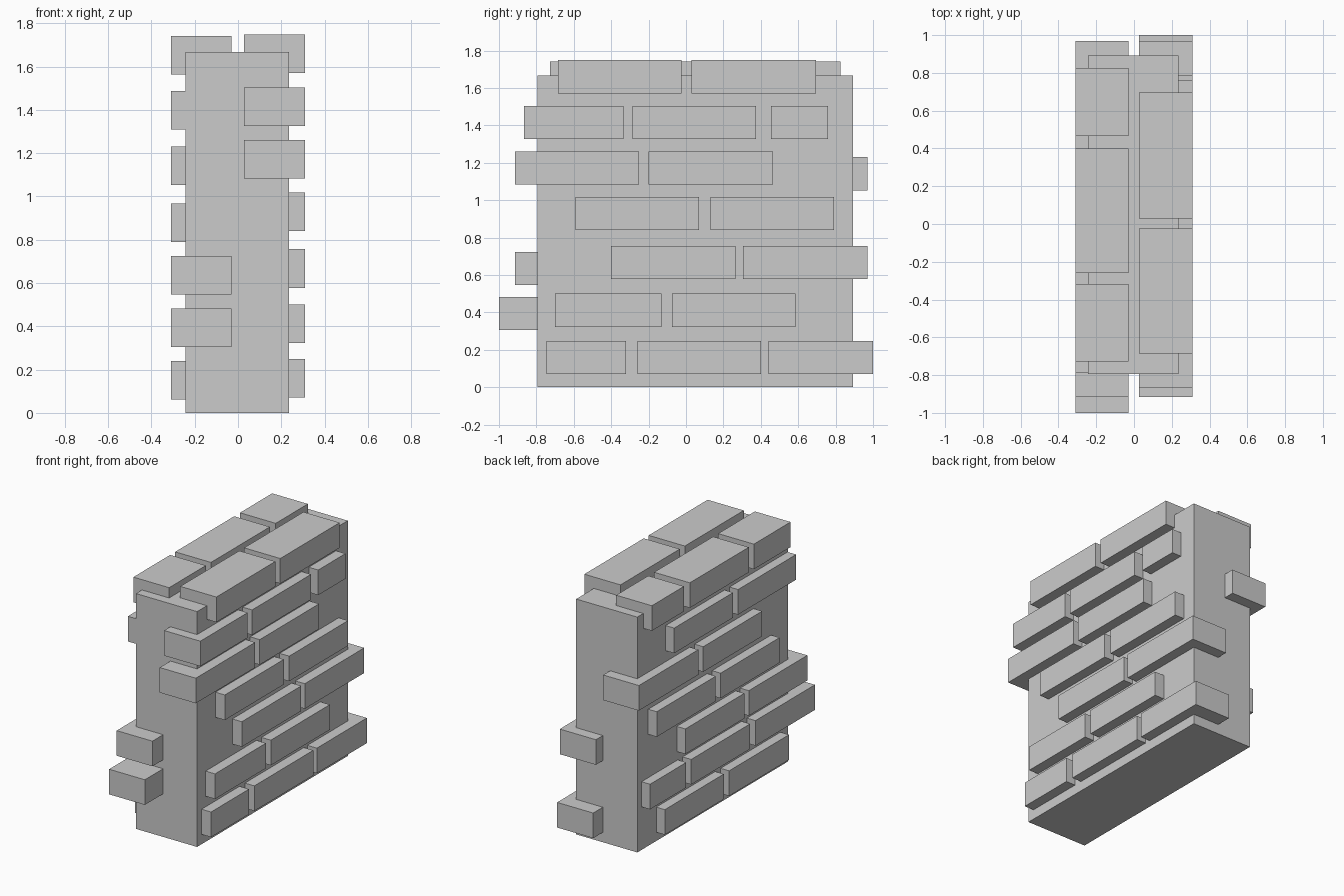
import bpy


def box(name, x, y, z):
    """Axis-aligned block given (min, max) spans."""
    bpy.ops.mesh.primitive_cube_add(size=1, location=[(a + b) / 2 for a, b in (x, y, z)])
    ob = bpy.context.object
    ob.name = name
    ob.scale = [b - a for a, b in (x, y, z)]
    bpy.ops.object.transform_apply(location=False, rotation=False, scale=True)


def brick_face(name, x, base, height, rows):
    """Lay rows of bricks; each row is (bottom z, list of y spans)."""
    for r, (z, spans) in enumerate(rows, 1):
        for i, y in enumerate(spans, 1):
            box(f"{name}_row{r}_{i}", x, y, (z, z + height))


# Solid wall core
box("wall_core", (-0.243, 0.236), (-0.795, 0.892), (0, 1.667))

# Bricks on the right side
brick_face("right_brick", (0.027, 0.31), 0, 0.178, [
    (0.07, [(-0.745, -0.32), (-0.26, 0.40), (0.44, 1.0)]),
    (0.323, [(-0.70, -0.13), (-0.075, 0.585)]),
    (0.578, [(-0.40, 0.265), (0.305, 0.97)]),
    (0.84, [(-0.59, 0.07), (0.13, 0.79)]),
    (1.083, [(-0.915, -0.25), (-0.20, 0.465)]),
    (1.326, [(-0.865, -0.335), (-0.285, 0.375), (0.455, 0.76)]),
    (1.57, [(-0.685, -0.025), (0.03, 0.695)]),
])

# Bricks on the left side
brick_face("left_brick", (-0.31, -0.03), 0, 0.178, [
    (0.062, [(0.02, 0.68), (-0.71, -0.04)]),
    (0.305, [(0.44, 0.845), (-0.275, 0.385), (-1.0, -0.335)]),
    (0.546, [(-0.21, 0.45), (-0.915, -0.26)]),
    (0.79, [(0.11, 0.77), (-0.605, 0.055)]),
    (1.052, [(0.305, 0.97), (-0.41, 0.25)]),
    (1.308, [(-0.085, 0.575), (-0.79, -0.14)]),
    (1.562, [(0.465, 0.825), (-0.26, 0.40), (-0.728, -0.317)]),
])
